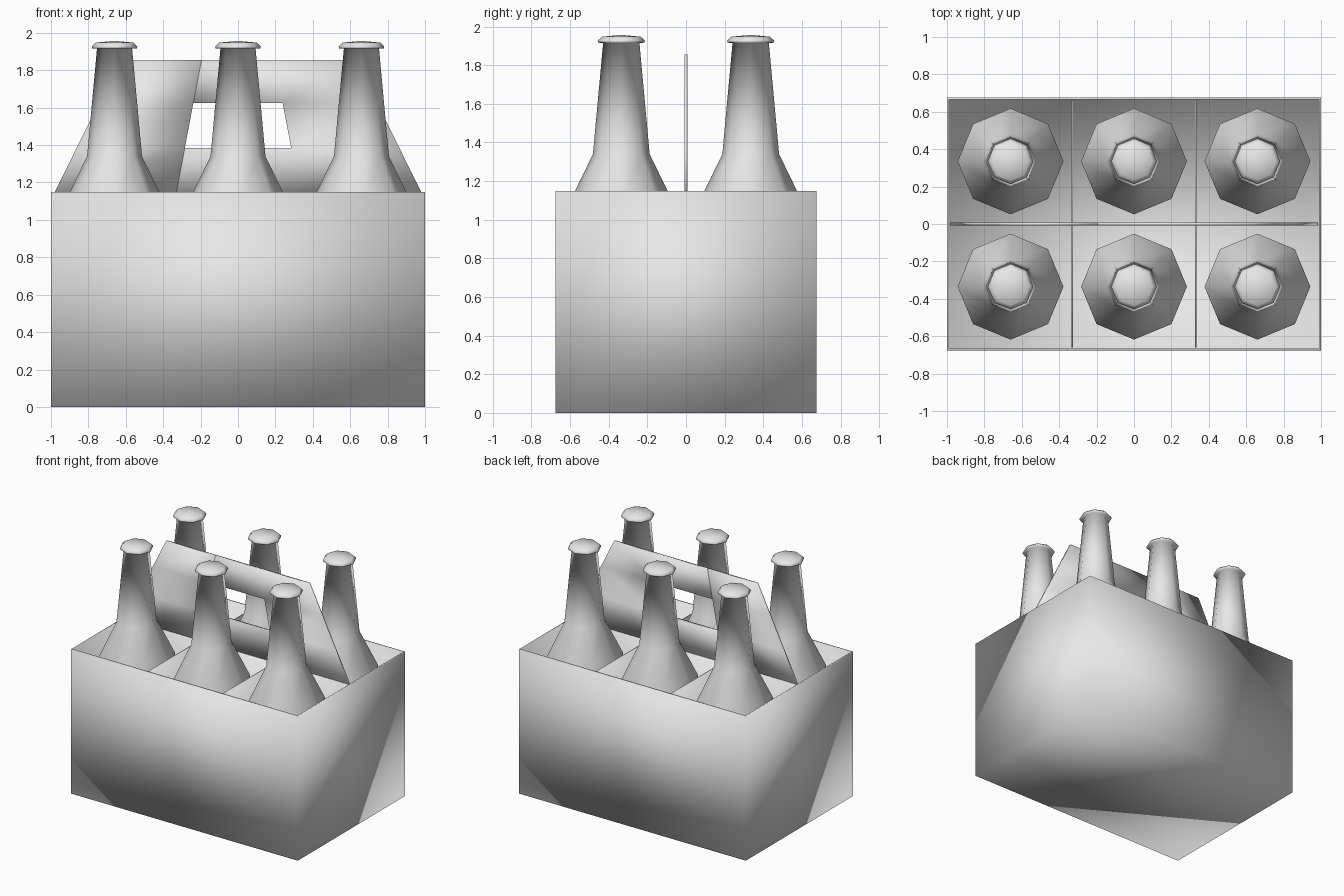
import bpy
import bmesh
from math import cos, sin, pi

cube = bpy.data.objects.get("Cube")
if cube:
    bpy.data.objects.remove(cube, do_unlink=True)

# One plain grey for everything
GREY = (0.8, 0.8, 0.8, 1)
grey = bpy.data.materials.new("plain grey")
grey.use_nodes = True
grey.diffuse_color = GREY
grey.node_tree.nodes["Principled BSDF"].inputs["Base Color"].default_value = GREY


def finish(name, bm):
    """Turn a bmesh into a smooth shaded object."""
    bmesh.ops.recalc_face_normals(bm, faces=bm.faces)
    mesh = bpy.data.meshes.new(name)
    bm.to_mesh(mesh)
    bm.free()
    mesh.materials.append(grey)
    mesh.shade_smooth()
    obj = bpy.data.objects.new(name, mesh)
    bpy.context.collection.objects.link(obj)
    return obj


def box_mesh(low, high):
    bm = bmesh.new()
    bmesh.ops.create_cube(bm, size=1)
    for v in bm.verts:
        v.co = [high[i] if v.co[i] > 0 else low[i] for i in range(3)]
    return bm


def board(name, quads, thickness):
    """Upright board at y = 0 made of joined quads given as (x, z)."""
    bm = bmesh.new()
    for quad in quads:
        bm.faces.new([bm.verts.new((x, -thickness / 2, z)) for x, z in quad])
    bmesh.ops.remove_doubles(bm, verts=bm.verts, dist=0.0001)
    side = bmesh.ops.extrude_face_region(bm, geom=bm.faces[:], use_keep_orig=True)
    for item in side["geom"]:
        if isinstance(item, bmesh.types.BMVert):
            item.co.y = thickness / 2
    return finish(name, bm)


# Open carton with thin walls and a floor
RIM, WALL, FLOOR = 1.15, 0.015, 0.02
bm = box_mesh((-1, -0.675, 0), (1, 0.675, RIM))
top = max(bm.faces, key=lambda f: f.calc_center_median().z)
bmesh.ops.inset_region(bm, faces=[top], thickness=WALL)
inner = bmesh.ops.extrude_face_region(bm, geom=[top])
for item in inner["geom"]:
    if isinstance(item, bmesh.types.BMVert):
        item.co.z = FLOOR
bmesh.ops.delete(bm, geom=[top], context="FACES")
finish("carton", bm)

# Dividers making six cells
finish("long_divider", box_mesh((-0.985, -0.008, FLOOR), (0.985, 0.008, 1.145)))
for side, x in (("right", -0.33), ("left", 0.33)):
    finish(side + "_cross_divider",
           box_mesh((x - 0.004, -0.66, FLOOR), (x + 0.004, 0.66, 1.145)))

# Handle board: sloping ends around a trapezoid grip hole
LEVELS = (1.145, 1.385, 1.625, 1.855)


def outer(z):
    return 0.63 + (1.855 - z) * 0.495


def hole(z):
    return 0.195 + (1.855 - z) * 0.19


def span(left, right, rows):
    quads = []
    for row in rows:
        a, b = LEVELS[row], LEVELS[row + 1]
        quads.append([(left(a), a), (right(a), a), (right(b), b), (left(b), b)])
    return quads


board("handle_right_end",
      span(lambda z: -outer(z), lambda z: -hole(z), range(3)), 0.016)
board("handle_grip",
      span(lambda z: -hole(z), hole, (0, 2)) + span(hole, outer, range(3)), 0.016)

# Eight sided bottle turned from a profile, with a flared cap
PROFILE = [(0.283, FLOOR), (0.283, 1.06), (0.147, 1.34), (0.094, 1.915),
           (0.12, 1.917), (0.122, 1.927), (0.1, 1.948)]
SIDES = 8
bm = bmesh.new()
rings = [[bm.verts.new((r * cos(2 * pi * i / SIDES), r * sin(2 * pi * i / SIDES), z))
          for i in range(SIDES)] for r, z in PROFILE]
for low, high in zip(rings, rings[1:]):
    for i in range(SIDES):
        j = (i + 1) % SIDES
        bm.faces.new((low[i], low[j], high[j], high[i]))
bm.faces.new(rings[0])
tip = bm.verts.new((0, 0, 1.957))
for i in range(SIDES):
    bm.faces.new((rings[-1][i], rings[-1][(i + 1) % SIDES], tip))
bottle = finish("bottle", bm)

# Six bottles in two rows
places = [(x, y) for y in (-0.335, 0.335) for x in (-0.66, 0, 0.66)]
for n, (x, y) in enumerate(places):
    item = bottle
    if n:
        item = bottle.copy()
        bpy.context.collection.objects.link(item)
    item.name = f"bottle_{n + 1}"
    item.location = (x, y, 0)
